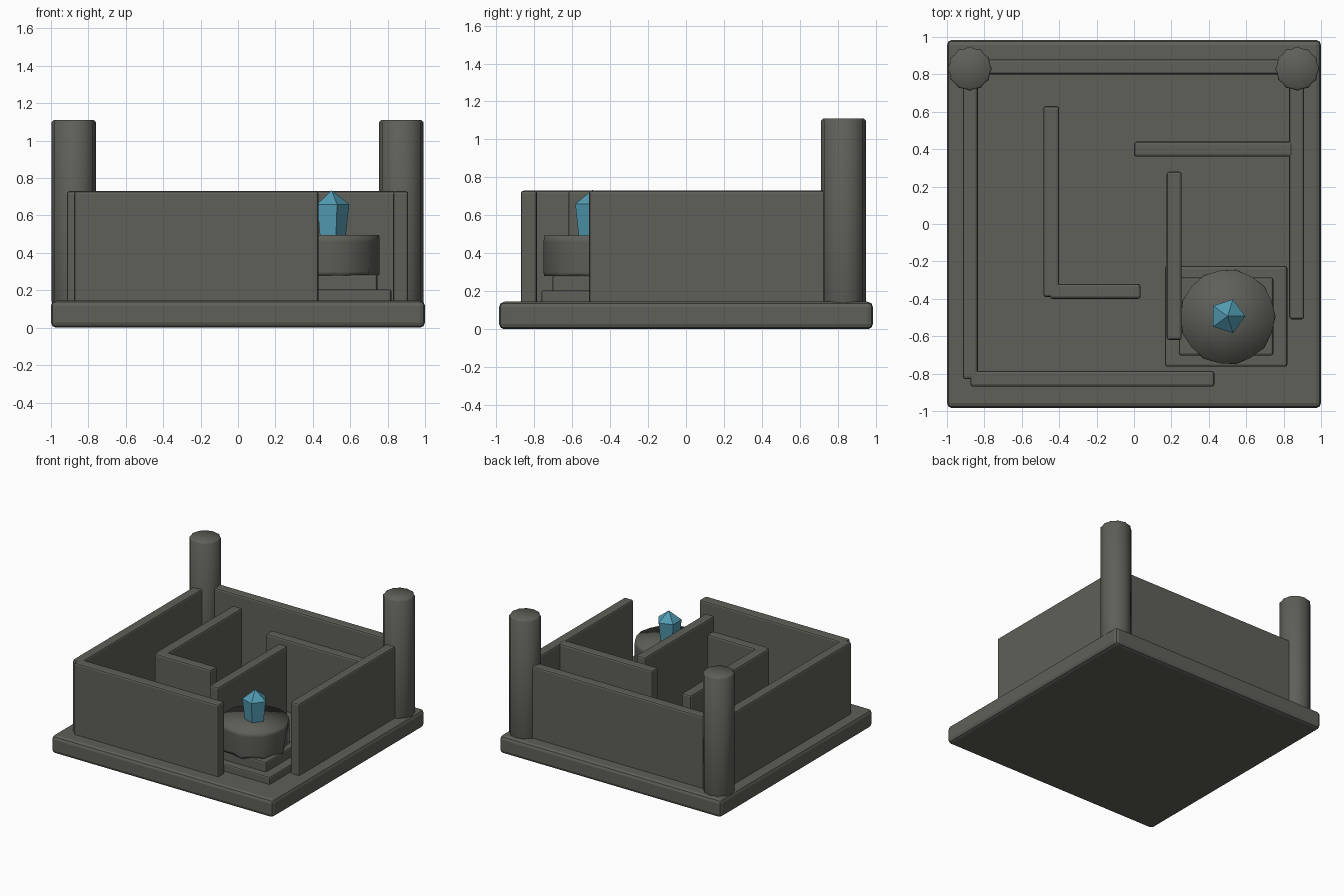
import bpy, bmesh, math

if "Cube" in bpy.data.objects:
    bpy.data.objects.remove(bpy.data.objects["Cube"])


def material(name, rgb):
    m = bpy.data.materials.new(name)
    m.diffuse_color = (*rgb, 1)
    m.use_nodes = True
    m.node_tree.nodes["Principled BSDF"].inputs["Base Color"].default_value = m.diffuse_color
    return m


stone = material("dark stone", (0.115, 0.115, 0.10))
teal = material("teal crystal", (0.085, 0.33, 0.45))


def finish(name, bm, mat, smooth=False):
    bmesh.ops.recalc_face_normals(bm, faces=bm.faces)
    me = bpy.data.meshes.new(name)
    bm.to_mesh(me)
    bm.free()
    me.materials.append(mat)
    for p in me.polygons:
        p.use_smooth = smooth
    ob = bpy.data.objects.new(name, me)
    bpy.context.collection.objects.link(ob)
    return ob


def box(name, x0, x1, y0, y1, z0, z1, bevel):
    bm = bmesh.new()
    bmesh.ops.create_cube(bm, size=1)
    for v in bm.verts:
        v.co = (x0 + (v.co.x + .5) * (x1 - x0),
                y0 + (v.co.y + .5) * (y1 - y0),
                z0 + (v.co.z + .5) * (z1 - z0))
    bmesh.ops.bevel(bm, geom=bm.edges[:], offset=bevel, segments=2,
                    profile=0.5, affect='EDGES')
    return finish(name, bm, stone)


def lathe(name, cx, cy, rings, sides, mat, smooth):
    """Stack of rings (radius, z, flute depth), capped by fans."""
    bm = bmesh.new()
    loops = []
    for r, z, flute in rings:
        ring = []
        for i in range(sides):
            a = 2 * math.pi * i / sides
            q = r - (flute if i % 2 else 0)
            ring.append(bm.verts.new((cx + q * math.cos(a), cy + q * math.sin(a), z)))
        loops.append(ring)
    for a, b in zip(loops, loops[1:]):
        for i in range(sides):
            j = (i + 1) % sides
            bm.faces.new((a[i], a[j], b[j], b[i]))
    return bm, loops


def cap(bm, ring, co):
    tip = bm.verts.new(co)
    for i in range(len(ring)):
        bm.faces.new((ring[i], ring[(i + 1) % len(ring)], tip))


def solid(name, cx, cy, rings, sides, mat, smooth, bottom, top):
    bm, loops = lathe(name, cx, cy, rings, sides, mat, smooth)
    cap(bm, loops[0], (cx, cy, bottom))
    cap(bm, loops[-1], (cx, cy, top))
    return finish(name, bm, mat, smooth)


# Floor slab
box("floor_slab", -1, 1, -.985, .985, 0, .145, .028)

# Maze walls, outer then inner
walls = {
    "back_wall": (-.90, .90, .80, .88),
    "left_wall": (-.915, -.835, -.83, .86),
    "right_wall": (.83, .91, -.51, .86),
    "front_wall": (-.875, .43, -.87, -.785),
    "inner_wall_left": (-.485, -.40, -.39, .63),
    "inner_wall_short": (-.45, .035, -.40, -.32),
    "inner_wall_middle": (.175, .255, -.62, .28),
    "inner_wall_right": (0, .85, .36, .44),
}
for name, (x0, x1, y0, y1) in walls.items():
    box(name, x0, x1, y0, y1, .10, .73, .014)

# Fluted corner columns
for side, x in (("left", -.878), ("right", .873)):
    solid(side + "_column", x, .83,
          [(.113, .125, .008), (.118, .14, .008), (.118, 1.10, .008), (.108, 1.11, .005)],
          24, stone, True, .125, 1.11)

# Stepped pedestal and drum
box("lower_step", .165, .82, -.762, -.225, .12, .205, .012)
box("upper_step", .24, .745, -.703, -.285, .19, .285, .012)
solid("altar_drum", .50, -.497,
      [(.255, .28, .03), (.257, .30, .03), (.257, .46, .008), (.255, .495, .004)],
      18, stone, True, .28, .495)

# Crystal
solid("crystal", .50, -.493,
      [(.075, .48, 0), (.095, .66, 0)], 5, teal, False, .48, .735)
